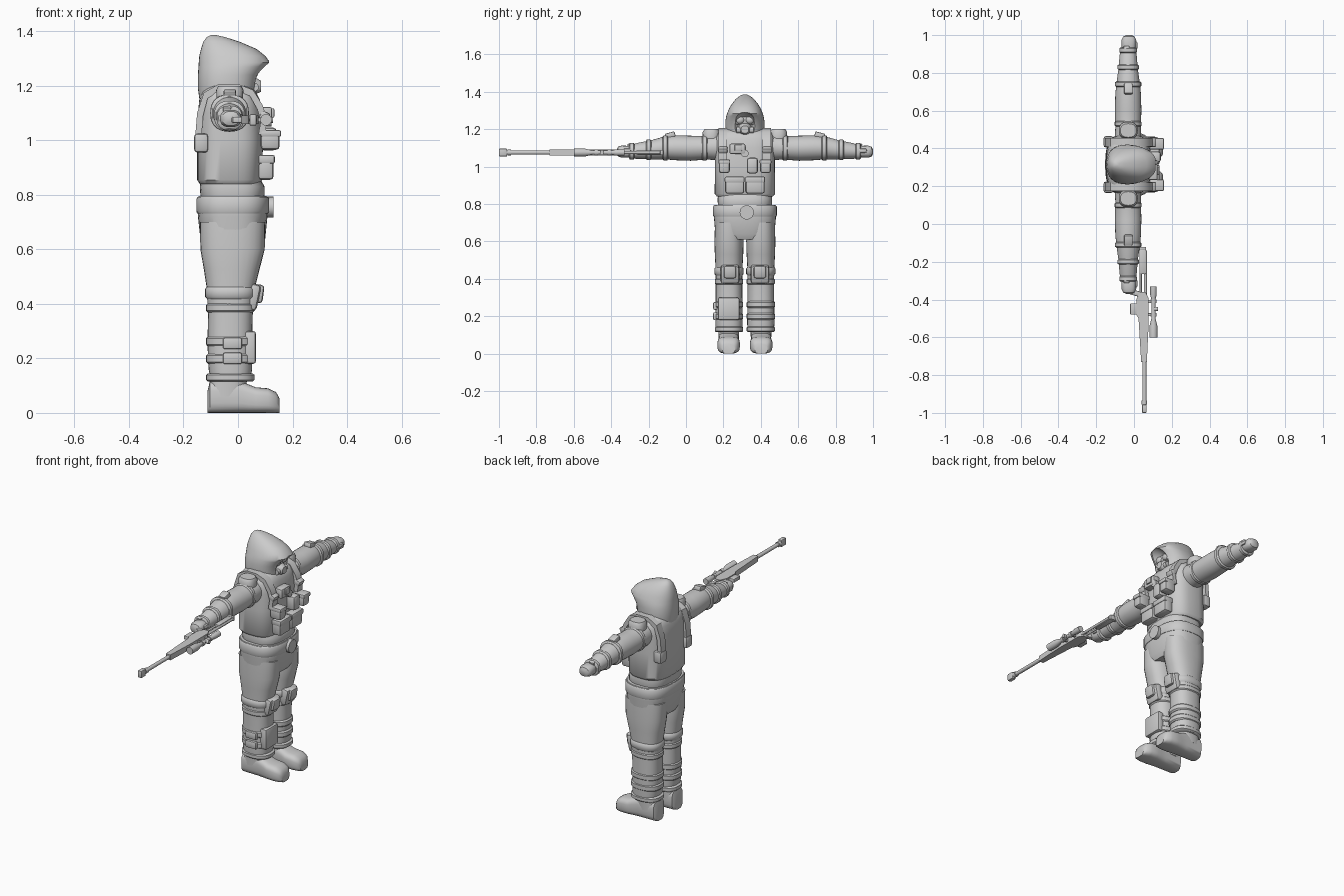
import bpy, bmesh
from math import cos, sin, pi, copysign, radians
from mathutils import Vector, Matrix

if "Cube" in bpy.data.objects:
    bpy.data.objects.remove(bpy.data.objects["Cube"])

MID = .315  # the figure stands off-centre because of the long rifle
SIDES = (("right", -1), ("left", 1))

grey = bpy.data.materials.new("plain_grey")
grey.use_nodes = True
grey.diffuse_color = (.6, .6, .6, 1)
grey.node_tree.nodes["Principled BSDF"].inputs["Base Color"].default_value = (.6, .6, .6, 1)


def finish(name, bm, angle=40):
    bmesh.ops.recalc_face_normals(bm, faces=bm.faces)
    mesh = bpy.data.meshes.new(name)
    bm.to_mesh(mesh)
    bm.free()
    mesh.materials.append(grey)
    mesh.shade_smooth()
    mesh.set_sharp_from_angle(angle=radians(angle))
    obj = bpy.data.objects.new(name, mesh)
    bpy.context.collection.objects.link(obj)
    return obj


def place(axis, t, u, v):
    return {"X": (t, u, v), "Y": (u, t, v), "Z": (u, v, t)}[axis]


def loft(name, axis, rings, power=2.0, n=28):
    """Skin superellipse rings (position, centre u, centre v, radius u, radius v)."""
    bm = bmesh.new()
    loops = []
    for t, u, v, ru, rv in rings:
        loop = []
        for i in range(n):
            c, s = cos(2 * pi * i / n), sin(2 * pi * i / n)
            pu = u + ru * copysign(abs(c) ** (2 / power), c)
            pv = v + rv * copysign(abs(s) ** (2 / power), s)
            loop.append(bm.verts.new(place(axis, t, pu, pv)))
        loops.append(loop)
    for a, b in zip(loops, loops[1:]):
        for i in range(n):
            j = (i + 1) % n
            bm.faces.new((a[i], a[j], b[j], b[i]))
    bm.faces.new(loops[0])
    bm.faces.new(loops[-1])
    return finish(name, bm)


def rod(name, axis, lo, hi, u, v, r, n=16):
    return loft(name, axis, [(lo, u, v, r, r), (hi, u, v, r, r)], n=n)


def band(name, axis, lo, hi, u, v, ru, rv, power=2.4):
    """Soft strap wrapped around a limb."""
    e = (hi - lo) * .2
    return loft(name, axis, [(lo, u, v, ru - .007, rv - .007), (lo + e, u, v, ru, rv),
                             (hi - e, u, v, ru, rv), (hi, u, v, ru - .007, rv - .007)], power)


def box(name, centre, size, bevel=.01, tilt=0, axis="Y"):
    bm = bmesh.new()
    m = Matrix.Translation(centre) @ Matrix.Rotation(radians(tilt), 4, axis) @ Matrix.Diagonal((*size, 1))
    bmesh.ops.create_cube(bm, size=1, matrix=m)
    bmesh.ops.bevel(bm, geom=bm.edges[:], offset=bevel, segments=2, affect="EDGES", profile=.5)
    return finish(name, bm)


def ball(name, centre, radii):
    bm = bmesh.new()
    m = Matrix.Translation(centre) @ Matrix.Diagonal((*radii, 1))
    bmesh.ops.create_uvsphere(bm, u_segments=28, v_segments=16, radius=1, matrix=m)
    return finish(name, bm)


def prism(name, axis, outline, lo, hi):
    bm = bmesh.new()
    face = bm.faces.new([bm.verts.new(place(axis, lo, u, v)) for u, v in outline])
    new = bmesh.ops.extrude_face_region(bm, geom=[face])["geom"]
    shift = Vector(place(axis, hi - lo, 0, 0))
    bmesh.ops.translate(bm, vec=shift, verts=[g for g in new if isinstance(g, bmesh.types.BMVert)])
    return finish(name, bm)


def upright(name, rows, power):
    """Loft along z from rows of (z, back x, front x, half width)."""
    return loft(name, "Z", [(z, (b + f) / 2, MID, (f - b) / 2, w) for z, b, f, w in rows], power, 40)


# Torso, waist and hips
upright("jacket", [(.84, -.14, .08, .15), (.855, -.15, .088, .162), (1, -.15, .092, .16), (1.1, -.147, .088, .16),
                   (1.15, -.142, .08, .158), (1.18, -.13, .065, .145), (1.2, -.11, .04, .11)], 3)
upright("waist_belt", [(.77, -.13, .09, .14), (.8, -.138, .098, .145), (.83, -.14, .098, .146), (.86, -.135, .08, .14)], 2.8)
upright("hips", [(.61, -.125, .085, .12), (.64, -.138, .1, .158), (.72, -.147, .108, .165), (.78, -.15, .112, .169),
                 (.795, -.145, .105, .162)], 2.7)
upright("waistband", [(.732, -.15, .111, .168), (.74, -.153, .115, .171), (.785, -.153, .115, .171),
                      (.792, -.148, .11, .166)], 2.7)
rod("belt_buckle", "X", .1, .13, MID + .01, .755, .038, 24)

# Hood with a carved face opening
hood = upright("hood", [(1.14, -.14, .06, .1), (1.19, -.147, .068, .105), (1.24, -.147, .08, .105), (1.27, -.145, .105, .1),
                        (1.285, -.144, .118, .095), (1.31, -.142, .1, .085), (1.335, -.136, .068, .07),
                        (1.362, -.127, .005, .048), (1.378, -.115, -.045, .027), (1.386, -.1, -.08, .01)], 2.3)
cutter = ball("face_cutter", (.14, MID, 1.205), (.105, .08, .088))
cutter.hide_render = True
cut = hood.modifiers.new("face_opening", "BOOLEAN")
cut.operation, cut.object, cut.solver = "DIFFERENCE", cutter, "EXACT"
bpy.context.view_layer.objects.active = hood
bpy.ops.object.modifier_apply(modifier=cut.name)
bpy.data.objects.remove(cutter)
hood.data.set_sharp_from_angle(angle=radians(40))

# Face with goggles and breathing mask
ball("face", (.005, MID, 1.23), (.056, .066, .075))
box("goggle_frame", (.052, MID, 1.25), (.025, .11, .05))
for side, s in SIDES:
    ball(side + "_goggle_lens", (.06, MID + s * .027, 1.25), (.014, .023, .021))
    rod(side + "_mask_filter", "Y", MID + s * .02, MID + s * .045, .06, 1.195, .016)
loft("mask_snout", "X", [(.03, MID, 1.205, .04, .042), (.065, MID, 1.2, .03, .03), (.085, MID, 1.198, .02, .02)], 2.4)

# Arms, straps and legs, mirrored about the body centre
STRAP = [(.1, 1.02), (.107, 1.08), (.09, 1.13), (.055, 1.185), (0, 1.207), (-.07, 1.207),
         (-.125, 1.175), (-.15, 1.1), (-.158, 1)]
ARM = [(.11, 1.108, .07, .078), (.2, 1.1, .068, .062), (.29, 1.098, .07, .067), (.37, 1.1, .068, .066),
       (.43, 1.1, .062, .061), (.5, 1.09, .052, .051), (.58, 1.083, .045, .042), (.61, 1.08, .04, .032)]
LEG = [(.7, -.14, .1, .075), (.6, -.138, .098, .078), (.53, -.126, .08, .076), (.46, -.115, .062, .072),
       (.36, -.11, .054, .071), (.25, -.112, .052, .072), (.16, -.108, .052, .073), (.12, -.1, .045, .07)]
BOOT = [(-.112, .035, .04), (-.103, .05, .058), (0, .054, .06), (.04, .056, .052), (.065, .06, .047),
        (.11, .06, .045), (.14, .05, .038), (.153, .034, .026)]

for side, s in SIDES:
    def at(off):
        return MID + s * off

    def name(part):
        return side + "_" + part

    # Arm
    loft(name("arm"), "Y", [(at(o), -.031, z, rx, rz) for o, z, rx, rz in ARM])
    loft(name("hand"), "Y", [(at(o), -.027, 1.08, rx, rz) for o, rx, rz in
                             ((.59, .03, .025), (.62, .038, .031), (.66, .039, .032), (.678, .03, .026), (.685, .014, .012))], 2.5)
    box(name("thumb"), (.008, at(.63), 1.085), (.022, .045, .024))
    for part, o, z, r in (("upper_sleeve_band", .2, 1.1, .071), ("elbow_band", .41, 1.1, .07),
                          ("forearm_band", .5, 1.09, .057), ("cuff", .59, 1.082, .047)):
        lo, hi = sorted((at(o), at(o + .03)))
        band(name(part), "Y", lo, hi, -.031, z, r, r * .96)
    box(name("elbow_tab"), (-.03, at(.4), 1.168), (.045, .055, .028), .006, s * -15, "X")
    box(name("wrist_tab"), (-.04, at(.615), 1.11), (.03, .022, .028), .005, s * -20, "X")
    loft(name("shoulder_pad"), "Z", [(1.15, -.03, at(.18), .048, .045), (1.185, -.03, at(.18), .05, .046),
                                    (1.2, -.03, at(.18), .042, .036)], 2.4)

    # Harness
    core = Vector((-.03, 1.03))
    inner = [Vector(p) + (core - Vector(p)).normalized() * .025 for p in STRAP]
    lo, hi = sorted((at(.095), at(.14)))
    prism(name("harness_strap"), "Y", STRAP + [tuple(p) for p in reversed(inner)], lo, hi)
    box(name("back_pouch"), (-.135, at(.12), .99), (.052, .06, .07), .012)
    box(name("chest_pouch"), (.118, at(.11), 1), (.07, .058, .07), .014)
    box(name("chest_pouch_flap"), (.12, at(.11), 1.025), (.076, .062, .025), .007)
    box(name("strap_clip"), (.098, at(.118), 1.09), (.035, .05, .03), .007, 25)
    box(name("belly_pocket"), (.102, at(.055), .9), (.058, .102, .09), .014)
    box(name("belly_pocket_flap"), (.105, at(.055), .93), (.06, .106, .032), .007)

    # Leg
    loft(name("leg"), "Z", [(z, (b + f) / 2, at(.085), (f - b) / 2, w) for z, b, f, w in LEG], 2.4)
    for part, z, h, grow in (("upper_knee", .418, .045, .008), ("lower_knee", .368, .035, .004), ("upper_shin", .243, .038, .004),
                             ("lower_shin", .18, .038, .004), ("trouser_hem", .115, .03, .004)):
        band(name(part + "_band"), "Z", z, z + h, -.028, at(.085), .085 + grow, .073 + grow * .7)
    box(name("knee_pad"), (.052, at(.08), .425), (.05, .1, .1), .016, 12)
    box(name("knee_cap"), (.076, at(.08), .437), (.035, .066, .068), .012, 8)

    # Boot
    loft(name("boot_foot"), "X", [(x, at(.087), h, w, h) for x, w, h in BOOT], 3.2)
    loft(name("boot_ankle"), "Z", [(.06, -.04, at(.086), .07, .054), (.135, -.035, at(.086), .068, .056)], 2.6)

# Extra kit on the chest and the right shin
box("radio", (.1, .275, 1.095), (.05, .085, .055), .008)
box("radio_screen", (.118, .28, 1.1), (.03, .04, .035), .005)
rod("chest_lamp", "X", .07, .122, .315, 1.07, .02)
box("centre_pouch", (.112, .355, 1.005), (.06, .06, .085), .015)
box("shin_pouch", (.045, .228, .24), (.042, .115, .12), .01)
for z in (.2, .255):
    box("shin_side_pouch", (-.02, .158, z), (.07, .025, .042), .007)

# Rifle lying on its side, pointing right
Z = 1.075
rod("barrel", "Y", -.97, -.7, .055, Z, .011)
box("muzzle_brake", (.055, -.978, Z), (.024, .044, .042), .005)
rod("muzzle_collar", "Y", -.955, -.935, .055, Z, .015)
prism("rifle_body", "Z", [(.038, -.73), (.068, -.73), (.076, -.56), (.076, -.39), (.06, -.36), (.03, -.36),
                          (.012, -.4), (.012, -.48), (.024, -.5)], Z - .016, Z + .016)
box("magazine", (0, -.45, Z), (.04, .06, .022), .004)
box("pistol_grip", (.005, -.365, Z), (.055, .028, .022), .005, -15, "Z")
rod("stock_rail", "Y", -.38, -.14, .06, Z, .008)
rod("stock_lower_rail", "Y", -.37, -.24, .036, Z, .006)
box("stock_butt", (.045, -.2, Z), (.034, .13, .024), .005)
box("butt_plate", (.042, -.13, Z), (.045, .018, .028), .005)
loft("scope", "Y", [(y, .103, Z, r, r) for y, r in ((-.6, .021), (-.54, .021), (-.5, .011), (-.4, .011),
                                                    (-.375, .017), (-.33, .017))], n=20)
rod("scope_dial", "X", .1, .128, -.45, Z, .011)
for y in (-.48, -.41):
    rod("scope_ring", "Y", y - .009, y + .009, .103, Z, .016)
    box("scope_mount", (.082, y, Z), (.03, .016, .016), .003)
